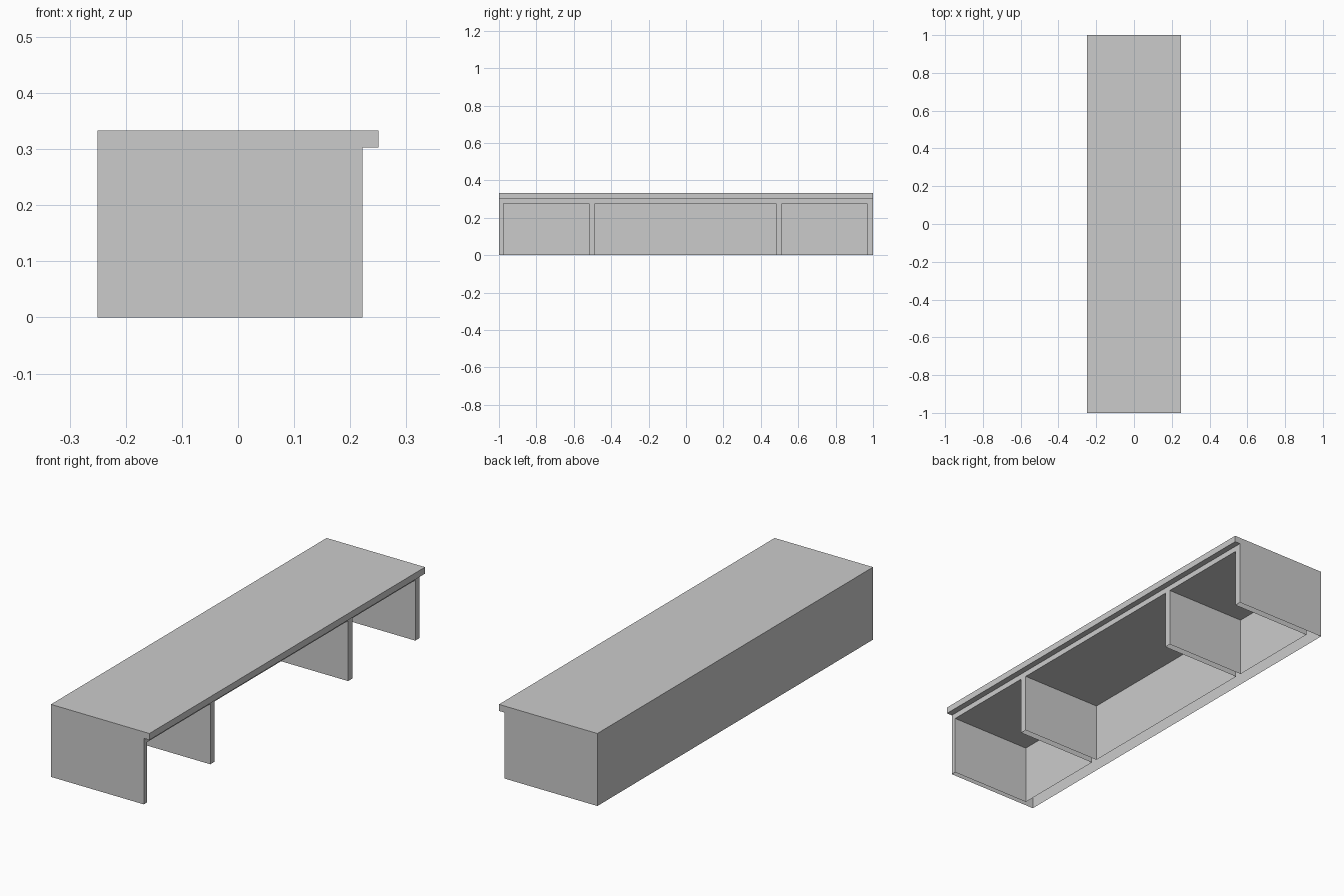
import bpy, bmesh
from mathutils import Vector

if "Cube" in bpy.data.objects:
    bpy.data.objects.remove(bpy.data.objects["Cube"])

XB, XF, XL = -0.25, 0.222, 0.25      # back, front frame, lip
ZO, ZL, ZT = 0.277, 0.303, 0.333     # opening top, lip underside, top
XI = -0.19                           # inner back of the compartments
BAYS = [(-0.977, -0.518), (-0.487, 0.482), (0.513, 0.969)]


def face(bm, pts, normal):
    f = bm.faces.new([bm.verts.new(p) for p in pts])
    f.normal_update()
    if f.normal.dot(Vector(normal)) < 0:
        f.normal_flip()


def finish(bm, name):
    bmesh.ops.remove_doubles(bm, verts=bm.verts, dist=1e-5)
    me = bpy.data.meshes.new(name)
    bm.to_mesh(me)
    bm.free()
    bpy.context.collection.objects.link(bpy.data.objects.new(name, me))


def front_panel(bm, y0, y1, z0, z1):
    face(bm, [(XF, y0, z0), (XF, y1, z0), (XF, y1, z1), (XF, y0, z1)], (1, 0, 0))


# Outer shell: side profile swept along y, open underneath
bm = bmesh.new()
profile = [(XB, 0), (XB, ZT), (XL, ZT), (XL, ZL), (XF, ZL), (XF, 0)]
normals = [(-1, 0, 0), (0, 0, 1), (1, 0, 0), (0, 0, -1)]
for (a, b), (c, d), n in zip(profile, profile[1:], normals):
    face(bm, [(a, -1, b), (a, 1, b), (c, 1, d), (c, -1, d)], n)
for y in (-1, 1):
    face(bm, [(x, y, z) for x, z in profile], (0, y, 0))

# Front frame: stiles beside the openings and a rail above each
edges = [-1] + [y for bay in BAYS for y in bay] + [1]
for i, (y0, y1) in enumerate(zip(edges, edges[1:])):
    front_panel(bm, y0, y1, ZO, ZL)
    if i % 2 == 0:
        front_panel(bm, y0, y1, 0, ZO)

# Compartment linings: ceiling, back and two sides, no floor
for y0, y1 in BAYS:
    face(bm, [(XI, y0, ZO), (XF, y0, ZO), (XF, y1, ZO), (XI, y1, ZO)], (0, 0, -1))
    face(bm, [(XI, y0, 0), (XI, y1, 0), (XI, y1, ZO), (XI, y0, ZO)], (1, 0, 0))
    for y, s in ((y0, 1), (y1, -1)):
        face(bm, [(XI, y, 0), (XF, y, 0), (XF, y, ZO), (XI, y, ZO)], (0, s, 0))
finish(bm, "low_bench_cabinet")
